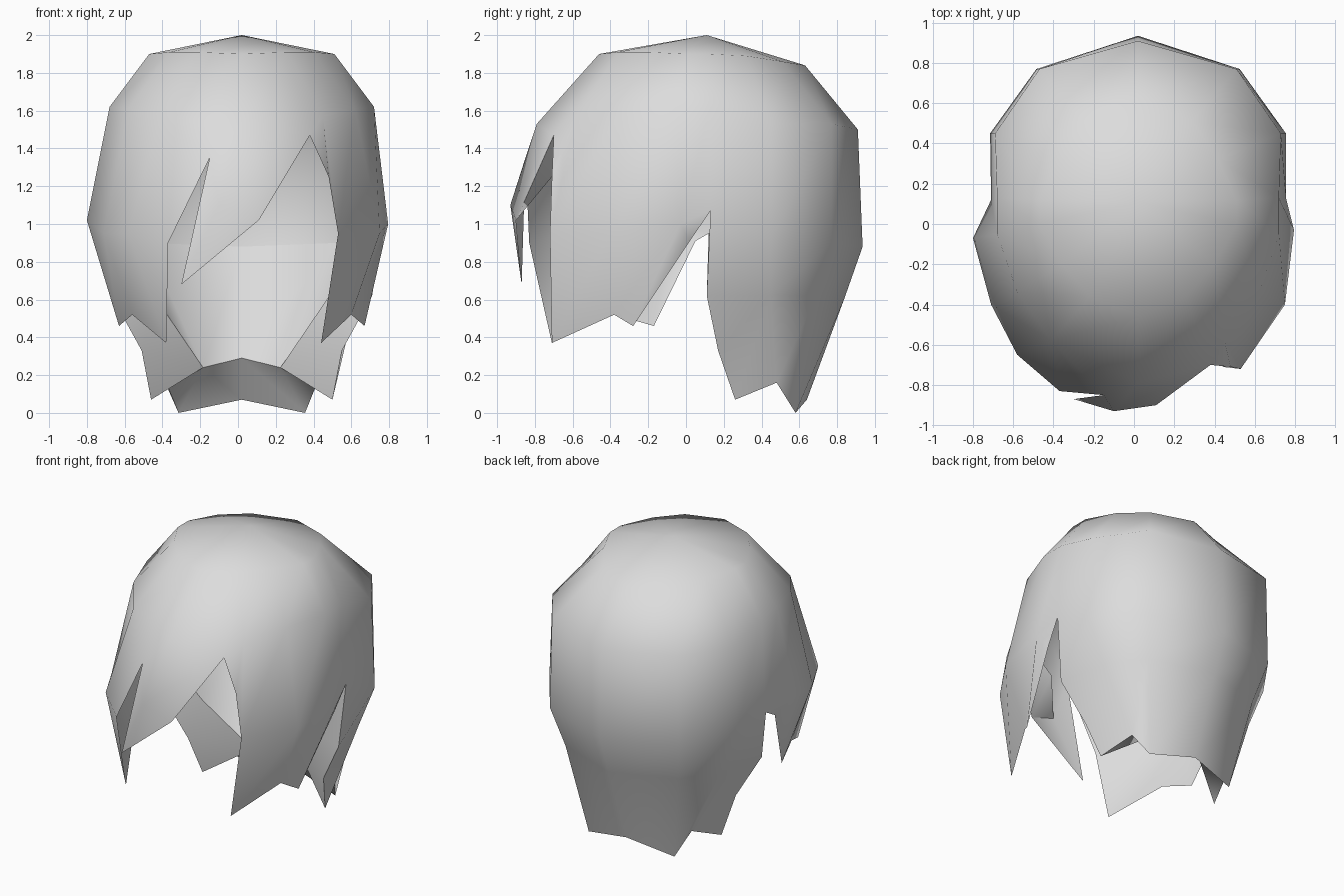
import bpy
from mathutils import Vector

cube = bpy.data.objects.get("Cube")
if cube:
    bpy.data.objects.remove(cube)

grey = bpy.data.materials.new("light grey")
grey.diffuse_color = (0.72, 0.72, 0.72, 1)
grey.use_nodes = True
grey.node_tree.nodes["Principled BSDF"].inputs["Base Color"].default_value = (0.72, 0.72, 0.72, 1)

CX = 0.02        # the cap's middle line
# Points on the middle line
mid = {"top": (0.11, 2.0), "A1": (0.63, 1.84), "A2": (0.91, 1.5), "A3": (0.935, 0.88),
       "Am": (0.84, 0.61), "A4": (0.64, 0.07), "Ai": (0.50, 0.29),
       "H1": (-0.46, 1.9), "H2": (-0.79, 1.53)}
# Points that are mirrored: columns B to G run from back to front, rings 1 to 4 downwards
half = {
    "B1": (0.27, 0.51, 1.86), "C1": (0.40, 0.32, 1.89), "D1": (0.49, 0.12, 1.90),
    "E1": (0.49, 0.00, 1.90), "F1": (0.38, -0.20, 1.91), "G1": (0.24, -0.36, 1.91),
    "B2": (0.49, 0.77, 1.53), "C2": (0.71, 0.45, 1.53), "D2": (0.70, 0.13, 1.62),
    "E2": (0.70, -0.05, 1.62), "F2": (0.60, -0.34, 1.61), "G2": (0.43, -0.58, 1.57),
    "B3": (0.505, 0.77, 0.90), "C3": (0.735, 0.45, 0.92), "D3": (0.735, 0.13, 1.07),
    "E3": (0.775, -0.03, 1.0), "F3": (0.73, -0.40, 0.95), "G3": (0.51, -0.72, 0.95),
    "Bm": (0.44, 0.69, 0.62), "Cm": (0.61, 0.45, 0.62),
    "B4": (0.335, 0.58, 0.0), "C4": (0.40, 0.48, 0.16), "D4": (0.48, 0.26, 0.07),
    "Da": (0.69, 0.11, 0.62), "Db": (0.53, 0.17, 0.33), "U": (0.72, 0.02, 0.91),
    "T": (0.65, -0.28, 0.46), "F4": (0.58, -0.38, 0.52), "G4": (0.42, -0.71, 0.37),
    "Bi": (0.205, 0.43, 0.24), "Di": (0.45, 0.22, 0.60),
}
pts = {k: Vector((CX, y, z)) for k, (y, z) in mid.items()}
for k, (x, y, z) in half.items():
    pts[k + "+"] = Vector((CX + x, y, z))
    pts[k + "-"] = Vector((CX - x, y, z))
# Uneven side lock and the fringe strands
for k, p in {"D3-": (-0.71, 0.12, 0.95), "E3-": (-0.80, -0.07, 1.02), "U-": (-0.73, 0.05, 0.91),
             "T-": (-0.63, -0.17, 0.46), "G3-": (-0.58, -0.65, 0.95), "G4-": (-0.38, -0.71, 0.37),
             "P": (0.38, -0.70, 1.47), "Q": (0.48, -0.71, 1.25), "S": (0.11, -0.90, 1.02),
             "V": (-0.10, -0.93, 1.10), "W": (-0.30, -0.87, 0.68), "X": (-0.15, -0.85, 1.35),
             "Y": (-0.37, -0.83, 0.90), "N": (0.10, -0.71, 1.25)}.items():
    pts[k] = Vector(p)


def both_sides(faces):
    """Repeat faces on both sides, keeping the points on the middle line."""
    return [[n if n in mid else n + side for n in f.split()] for side in "+-" for f in faces]


def build(name, faces, outward):
    """Make a smooth sheet whose faces all point out of, or into, the head."""
    names = sorted({n for f in faces for n in f})
    index = {n: i for i, n in enumerate(names)}
    centre = Vector((CX, 0.05, 0.9))
    polys = []
    for f in faces:
        v = [pts[n] for n in f]
        normal = sum((v[i].cross(v[(i + 1) % len(v)]) for i in range(len(v))), Vector())
        away = sum(v, Vector()) / len(v) - centre
        ids = [index[n] for n in f]
        polys.append(ids if (normal.dot(away) > 0) == outward else ids[::-1])
    me = bpy.data.meshes.new(name)
    me.from_pydata([pts[n] for n in names], [], polys)
    me.materials.append(grey)
    for p in me.polygons:
        p.use_smooth = True
    ob = bpy.data.objects.new(name, me)
    bpy.context.collection.objects.link(ob)


# Crown fan and upper rings
shell = []
cols = "ABCDEFGH"
for a, b in zip(cols, cols[1:]):
    shell.append(f"top {a}1 {b}1")
    if b != "H":
        shell.append(f"{a}1 {b}1 {b}2 {a}2")
for a, b in ("AB", "BC", "CD", "DE", "EF", "FG"):
    shell.append(f"{a}2 {b}2 {b}3 {a}3")
# Back of the hair down to its pointed hem
shell += ["A3 B3 Bm Am", "Am Bm B4 A4", "B3 C3 Cm Bm", "Bm Cm C4 B4",
          "C3 D3 Da Cm", "Cm Da Db", "Cm Db D4 C4"]
# Side locks in front of the ear gap
shell += ["D3 E3 U", "E3 T U", "E3 F3 F4 T", "F3 G3 G4 F4"]
shell = both_sides(shell)
# Fringe: left gap edge, middle strand, slit and right strand
shell += [f.split() for f in (
    "G1+ H1 H2 P", "G1+ P G2+", "G2+ P Q G3+", "P H2 V S", "S V W", "H2 X V", "X W V",
    "H1 G1- G2- H2", "H2 G2- X", "G2- Y X", "G2- G3- Y", "Y G3- G4-")]
build("hair_shell", shell, True)

# Folded hems and the lining inside the nape
build("fringe_hem", ["P S N".split(), "S V N".split()], False)
build("nape_hem", both_sides(["A4 B4 Bi Ai", "B4 C4 Bi", "C4 D4 Bi"]), False)
build("side_hem", both_sides(["D4 Db Bi", "Db Di Bi", "Db Da Di", "Da D3 Di"]), False)
build("nape_lining", both_sides(["Ai Bi B3 A3", "Bi Di C3 B3", "Di D3 C3"]), False)
